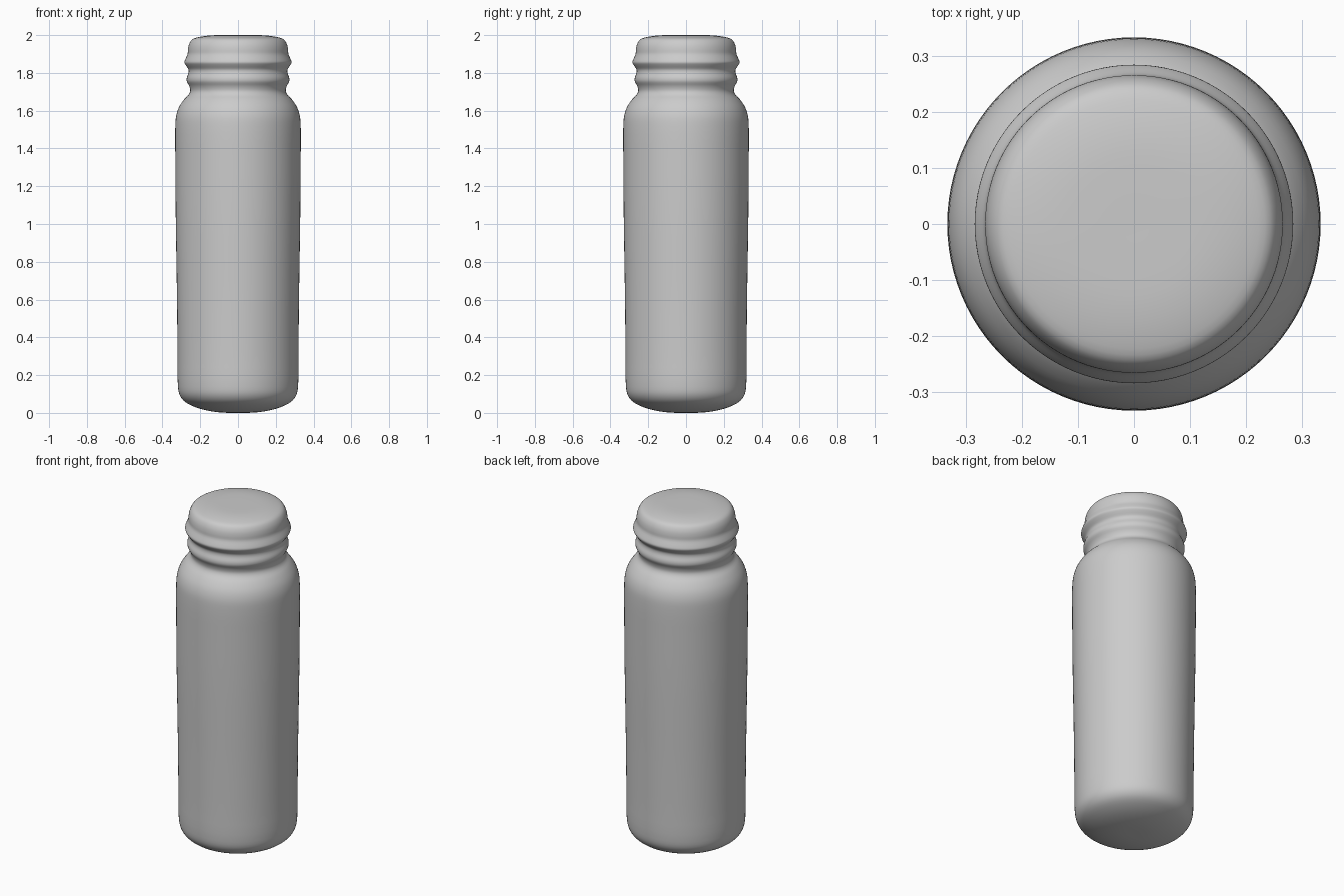
import bpy, bmesh, math
from mathutils import Vector

if "Cube" in bpy.data.objects:
    bpy.data.objects.remove(bpy.data.objects["Cube"])

SEGMENTS = 96

# Half profile (radius, height): domed base, tapering body, shoulder, ridged neck, domed cap
PROFILE = [
    (0, 0), (0.09, 0.002), (0.17, 0.014), (0.235, 0.034), (0.285, 0.062),
    (0.309, 0.095), (0.318, 0.14), (0.320, 0.30), (0.323, 0.60), (0.327, 0.86),
    (0.330, 1.07), (0.332, 1.36), (0.332, 1.52), (0.327, 1.575), (0.312, 1.62),
    (0.285, 1.66), (0.261, 1.685), (0.253, 1.705), (0.258, 1.73), (0.271, 1.755),
    (0.271, 1.775), (0.262, 1.80), (0.262, 1.818), (0.275, 1.838), (0.284, 1.855),
    (0.279, 1.872), (0.267, 1.90), (0.265, 1.925), (0.259, 1.952), (0.243, 1.977),
    (0.21, 1.989), (0.15, 1.998), (0.08, 2.0), (0, 2.0),
]


def smooth_profile(points, steps=3):
    """Centripetal Catmull-Rom curve through the profile points."""
    p = [Vector(q) for q in points]
    p = [2 * p[0] - p[1]] + p + [2 * p[-1] - p[-2]]
    out = []
    for a, b, c, d in zip(p, p[1:], p[2:], p[3:]):
        t1 = (b - a).length ** 0.5
        t2 = t1 + (c - b).length ** 0.5
        t3 = t2 + (d - c).length ** 0.5
        for i in range(steps):
            t = t1 + (t2 - t1) * i / steps
            a1 = a.lerp(b, t / t1)
            a2 = b.lerp(c, (t - t1) / (t2 - t1))
            a3 = c.lerp(d, (t - t2) / (t3 - t2))
            b1 = a1.lerp(a2, t / t2)
            b2 = a2.lerp(a3, (t - t1) / (t3 - t1))
            out.append(b1.lerp(b2, (t - t1) / (t2 - t1)))
    return out + [p[-2]]


def lathe(name, points):
    """Spin a profile around z into one closed, smooth object."""
    bm = bmesh.new()
    verts = [bm.verts.new((r, 0, z)) for r, z in points]
    edges = [bm.edges.new(pair) for pair in zip(verts, verts[1:])]
    bmesh.ops.spin(bm, geom=verts + edges, cent=(0, 0, 0), axis=(0, 0, 1),
                   angle=math.tau, steps=SEGMENTS, use_merge=True)
    bmesh.ops.remove_doubles(bm, verts=bm.verts, dist=1e-5)
    bmesh.ops.recalc_face_normals(bm, faces=bm.faces)
    for f in bm.faces:
        f.smooth = True
    mesh = bpy.data.meshes.new(name)
    bm.to_mesh(mesh)
    bm.free()
    obj = bpy.data.objects.new(name, mesh)
    bpy.context.collection.objects.link(obj)
    return obj


# Bottle with closed, ridged neck
lathe("bottle", smooth_profile(PROFILE))
